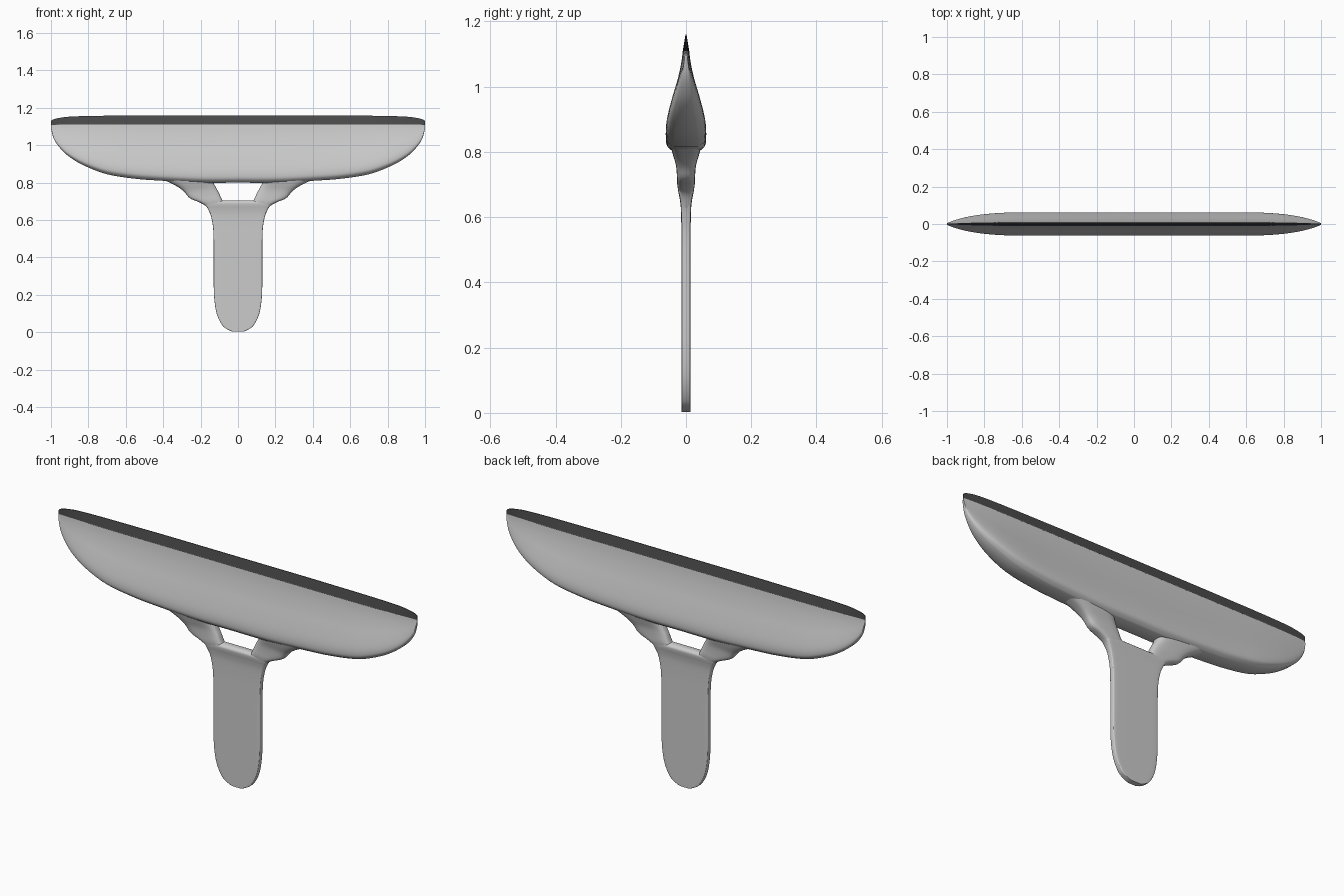
import bpy, bmesh, math

if "Cube" in bpy.data.objects:
    bpy.data.objects.remove(bpy.data.objects["Cube"])


def spline(pts, n=4):
    """Catmull-Rom densify a list of equal-length tuples."""
    out = []
    for i in range(len(pts) - 1):
        a, b, c, d = pts[max(i - 1, 0)], pts[i], pts[i + 1], pts[min(i + 2, len(pts) - 1)]
        for k in range(n):
            t = k / n
            out.append(tuple(
                0.5 * (2 * q + (r - p) * t + (2 * p - 5 * q + 4 * r - s) * t * t
                       + (3 * q - p - 3 * r + s) * t ** 3)
                for p, q, r, s in zip(a, b, c, d)))
    out.append(pts[-1])
    return out


def loft(name, rings, angle=35):
    """Skin closed rings of equal point count, cap both ends."""
    bm = bmesh.new()
    rows = [[bm.verts.new(p) for p in ring] for ring in rings]
    n = len(rows[0])
    for a, b in zip(rows, rows[1:]):
        for i in range(n):
            j = (i + 1) % n
            bm.faces.new((a[i], a[j], b[j], b[i]))
    bm.faces.new(rows[0][::-1])
    bm.faces.new(rows[-1])
    bmesh.ops.recalc_face_normals(bm, faces=bm.faces)
    mesh = bpy.data.meshes.new(name)
    bm.to_mesh(mesh)
    bm.free()
    ob = bpy.data.objects.new(name, mesh)
    bpy.context.collection.objects.link(ob)
    bpy.ops.object.select_all(action='DESELECT')
    ob.select_set(True)
    bpy.context.view_layer.objects.active = ob
    bpy.ops.object.shade_smooth_by_angle(angle=math.radians(angle))
    return ob


def slab_ring(x0, z0, x1, z1, hy, power, n=32):
    """Superellipse section between two points of the front outline."""
    ring = []
    for i in range(n):
        a = 2 * math.pi * (i + 0.5) / n
        c, s = math.cos(a), math.sin(a)
        u = math.copysign(abs(c) ** (2 / power), c)
        v = math.copysign(abs(s) ** (2 / power), s)
        ring.append(((x0 + x1) / 2 + u * (x1 - x0) / 2, v * hy,
                     (z0 + z1) / 2 + u * (z1 - z0) / 2))
    return ring


# Head stations: x, lower edge z, half thickness, blade top z
half = [(0, .80, .062, 1.16), (.2, .80, .062, 1.16), (.4, .81, .062, 1.16),
        (.55, .821, .062, 1.159), (.7, .845, .060, 1.158), (.82, .89, .050, 1.156),
        (.9, .937, .036, 1.153), (.95, .983, .023, 1.147), (.985, 1.035, .011, 1.139),
        (1.0, 1.09, .004, 1.13)]
half = spline(half)
stations = [(-x, zb, w, zt) for x, zb, w, zt in half[:0:-1]] + half

# Head cross-section: height fraction, thickness fraction
profile = spline([(0, .6), (.055, .92), (.13, 1), (.25, .94), (.45, .71),
                  (.65, .45), (.85, .25), (1, .16)], 3)
TOP = 1.11
rings = []
for x, zb, w, zt in stations:
    side = [(f * w, zb + t * (TOP - zb)) for t, f in profile]
    rings.append([(x, y, z) for y, z in side] + [(x, -y, z) for y, z in side[::-1]])
loft("squeegee_head", rings, 40)

# Dark rubber blade: thin wedge along the top
blade = loft("rubber_blade", [
    [(x, .165 * w, TOP - .002), (x, .0015, zt), (x, -.0015, zt), (x, -.165 * w, TOP - .002)]
    for x, zb, w, zt in stations], 20)
mat = bpy.data.materials.new("dark_rubber")
mat.diffuse_color = (.07, .07, .07, 1)
mat.use_nodes = True
mat.node_tree.nodes["Principled BSDF"].inputs["Base Color"].default_value = mat.diffuse_color
blade.data.materials.append(mat)

# Flat handle: z, half width, half thickness
grip = spline([(.003, .025, .014), (.012, .05, .014), (.035, .082, .014), (.09, .111, .014),
               (.16, .125, .014), (.25, .13, .014), (.4, .13, .014), (.52, .131, .014),
               (.58, .136, .0145), (.63, .147, .016), (.66, .16, .02), (.68, .171, .024),
               (.695, .17, .024), (.705, .14, .014)])
loft("handle", [slab_ring(-w, z, w, z, t, 12) for z, w, t in grip], 40)

# Two arms joining handle and head: inner x,z, outer x,z, half thickness
arm = spline([(.06, .655, .145, .625, .015), (.075, .69, .168, .67, .023),
              (.087, .712, .205, .694, .027), (.10, .742, .258, .717, .028),
              (.115, .77, .29, .753, .031), (.13, .80, .335, .785, .040),
              (.13, .83, .42, .825, .05)])
for side, s in (("left", -1), ("right", 1)):
    loft("neck_arm_" + side,
         [slab_ring(s * a, b, s * c, d, t, 3.5) for a, b, c, d, t in arm], 50)
